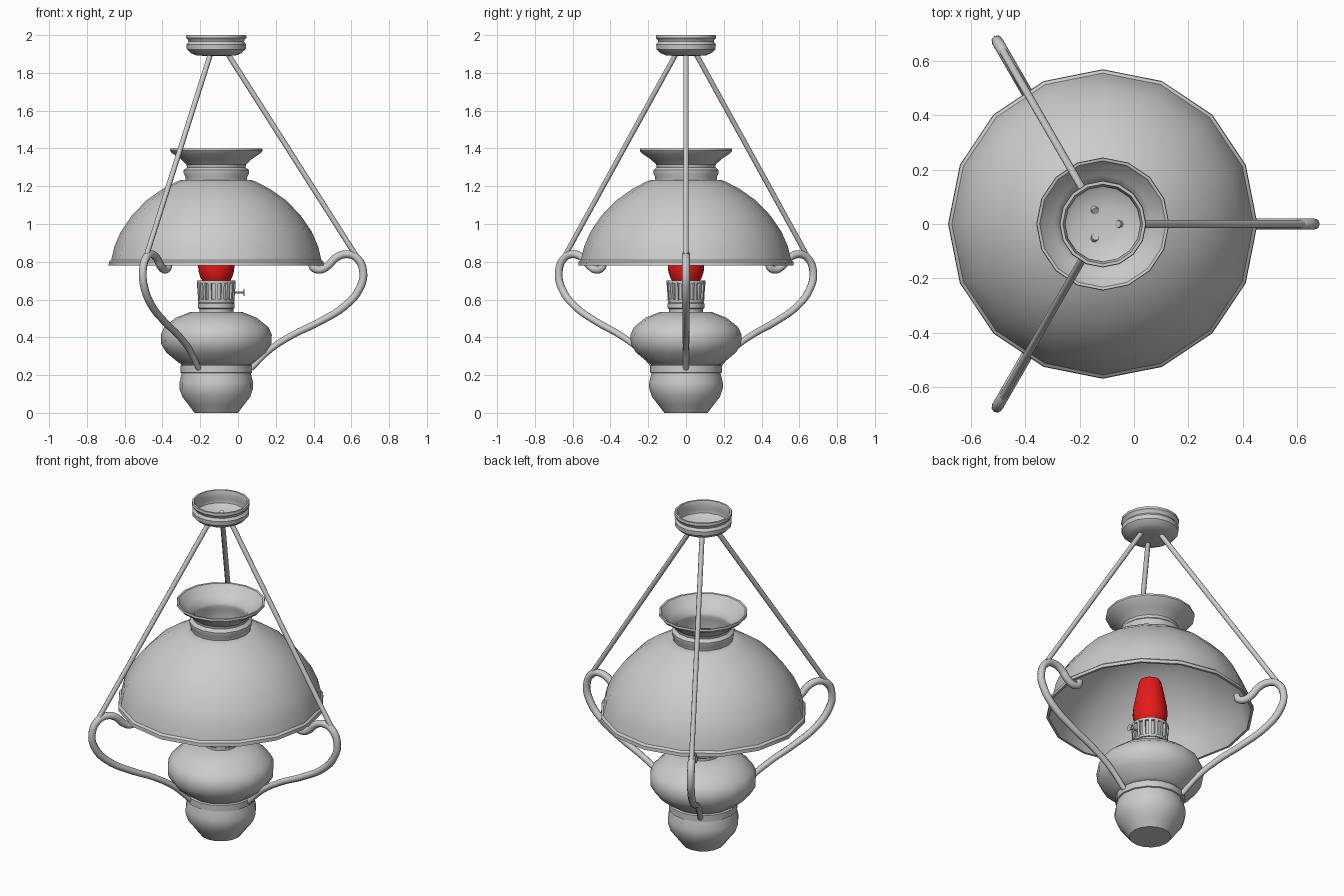
import bpy, math
from mathutils import Vector

if "Cube" in bpy.data.objects:
    bpy.data.objects.remove(bpy.data.objects["Cube"])

CX = -0.115   # lamp axis


def smooth(ob, angle=35):
    bpy.ops.object.select_all(action='DESELECT')
    ob.select_set(True)
    bpy.context.view_layer.objects.active = ob
    bpy.ops.object.shade_smooth_by_angle(angle=math.radians(angle))


def mesh_object(name, verts, faces, mat=None):
    me = bpy.data.meshes.new(name)
    me.from_pydata(verts, [], faces)
    ob = bpy.data.objects.new(name, me)
    bpy.context.collection.objects.link(ob)
    if mat:
        me.materials.append(mat)
    smooth(ob)
    return ob


def lathe(name, profile, sides=16, closed=False, mat=None):
    """Spin an (r, z) profile, listed bottom to top, about the lamp axis."""
    n = len(profile)
    verts = [(CX + r * math.cos(2 * math.pi * s / sides),
              r * math.sin(2 * math.pi * s / sides), z)
             for r, z in profile for s in range(sides)]
    faces = []
    for i in range(n if closed else n - 1):
        j = (i + 1) % n
        for s in range(sides):
            t = (s + 1) % sides
            faces.append((i * sides + s, i * sides + t, j * sides + t, j * sides + s))
    if not closed:
        faces.append(tuple(reversed(range(sides))))
        faces.append(tuple(range((n - 1) * sides, n * sides)))
    return mesh_object(name, verts, faces, mat)


def tube(name, path, angle, depth, bezier=False):
    """Sweep a round section along (r, z, scale) points in the plane at angle."""
    cu = bpy.data.curves.new(name, 'CURVE')
    cu.dimensions = '3D'
    cu.bevel_depth = depth
    cu.bevel_resolution = 2
    cu.use_fill_caps = True
    cu.resolution_u = 5
    sp = cu.splines.new('BEZIER' if bezier else 'POLY')
    pts = sp.bezier_points if bezier else sp.points
    pts.add(len(path) - 1)
    for p, (r, z, k) in zip(pts, path):
        co = (CX + r * math.cos(angle), r * math.sin(angle), z)
        p.radius = k
        if bezier:
            p.co = co
            p.handle_left_type = p.handle_right_type = 'AUTO'
        else:
            p.co = (*co, 1)
    ob = bpy.data.objects.new(name, cu)
    bpy.context.collection.objects.link(ob)
    bpy.ops.object.select_all(action='DESELECT')
    ob.select_set(True)
    bpy.context.view_layer.objects.active = ob
    bpy.ops.object.convert(target='MESH')
    smooth(bpy.context.object, 50)


red = bpy.data.materials.new("red_glass")
red.diffuse_color = (0.8, 0.01, 0.01, 1)
red.use_nodes = True
red.node_tree.nodes["Principled BSDF"].inputs["Base Color"].default_value = red.diffuse_color

# Base and oil font
lathe("base", [(.115, 0), (.145, .04), (.18, .085), (.195, .13), (.195, .16), (.183, .21)])
lathe("base_collar", [(.183, .21), (.19, .213), (.19, .25), (.18, .26)])
lathe("oil_font", [(.175, .25), (.205, .27), (.265, .32), (.292, .365), (.294, .415),
                   (.275, .455), (.215, .503), (.135, .535)])

# Burner: neck, slotted crown and wick knob
lathe("burner_neck", [(.09, .53), (.09, .55), (.097, .555), (.097, .58), (.085, .587)])
lathe("burner_core", [(.082, .58), (.088, .6), (.088, .69), (.08, .70)])
lathe("burner_lower_ring", [(.085, .585), (.096, .585), (.097, .60), (.085, .60)], closed=True)
lathe("burner_upper_ring", [(.085, .685), (.102, .685), (.102, .70), (.085, .70)], closed=True)
verts, faces = [], []
fins = 18
for i in range(fins):
    a = 2 * math.pi * (i + .5) / fins
    out, side = Vector((math.cos(a), math.sin(a), 0)), Vector((-math.sin(a), math.cos(a), 0))
    b = len(verts)
    for z, r in ((.595, .096), (.69, .103)):
        for rr, w in ((.084, -.008), (r, -.008), (r, .008), (.084, .008)):
            verts.append(Vector((CX, 0, z)) + out * rr + side * w)
    faces += [(b, b + 3, b + 2, b + 1), (b + 4, b + 5, b + 6, b + 7)]
    faces += [(b + k, b + (k + 1) % 4, b + 4 + (k + 1) % 4, b + 4 + k) for k in range(4)]
mesh_object("burner_fins", verts, faces)
tube("wick_stem", [(.08, .637, 1), (.15, .637, 1)], 0, .005)
tube("wick_knob", [(.143, .637, 1), (.149, .637, 1)], 0, .018)

# Red chimney
lathe("chimney", [(.074, .70), (.085, .72), (.094, .75), (.096, .775), (.092, .82),
                  (.075, .91), (.064, .965), (.058, .98)], mat=red)

# Shade: thin dome with rim, and a flared neck on top
outer = [(.57, .78), (.568, .80), (.556, .81), (.54, .88), (.505, .96), (.447, 1.045),
         (.37, 1.125), (.285, 1.185), (.215, 1.222), (.19, 1.232), (.165, 1.234)]
inner = [(.155, 1.222), (.205, 1.212), (.28, 1.172), (.36, 1.112), (.435, 1.035),
         (.492, .953), (.527, .876), (.545, .81), (.556, .78)]
lathe("shade", outer + inner, closed=True)
lathe("shade_neck", [(.162, 1.225), (.164, 1.25), (.173, 1.268), (.173, 1.285), (.155, 1.30),
                     (.158, 1.315), (.19, 1.345), (.235, 1.375), (.245, 1.388), (.243, 1.40),
                     (.233, 1.398), (.225, 1.385), (.18, 1.352), (.147, 1.32),
                     (.143, 1.30), (.15, 1.28), (.15, 1.225)], closed=True)

# Ceiling cup, open at the top
lathe("ceiling_cup", [(.06, 1.89), (.105, 1.892), (.135, 1.905), (.156, 1.925), (.158, 1.95),
                      (.147, 1.965), (.15, 1.975), (.16, 1.985), (.158, 2.0), (.147, 2.0),
                      (.138, 1.97), (.146, 1.945), (.143, 1.925), (.125, 1.912), (.06, 1.90)])

# Three hanging rods and scrolled arms
arm = [(.503, .80, .8), (.513, .77, 1), (.548, .758, 1), (.59, .778, 1), (.632, .82, 1), (.685, .84, 1),
       (.742, .822, 1), (.778, .745, 1), (.757, .655, 1), (.68, .565, .95), (.548, .483, .9),
       (.40, .41, .85), (.285, .335, .8), (.185, .235, .7)]
for i in range(3):
    a = i * 2 * math.pi / 3
    tube(f"hanging_rod_{i + 1}", [(.055, 1.91, 1), (.735, .84, 1)], a, .014)
    tube(f"scroll_arm_{i + 1}", arm, a, .021, bezier=True)
